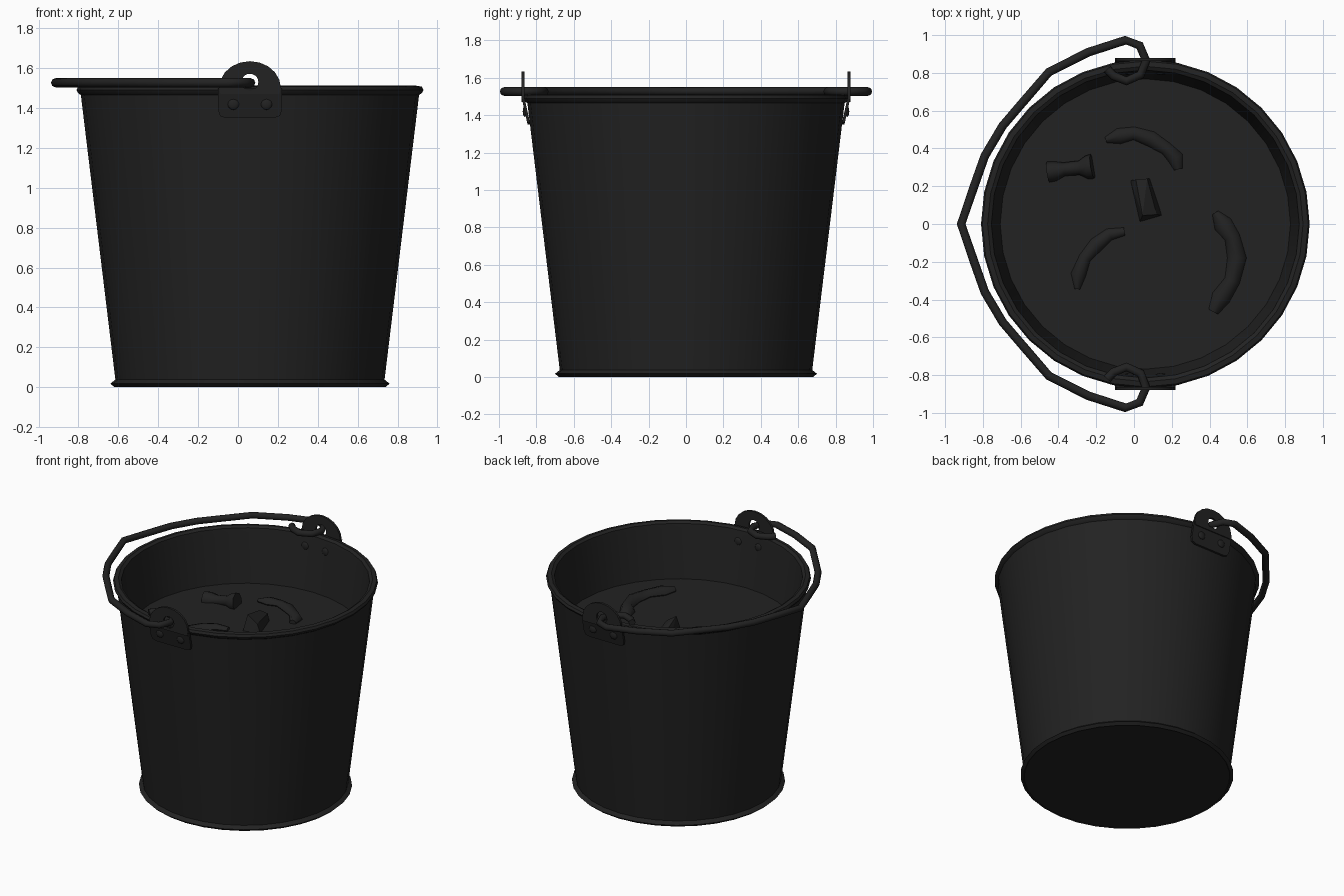
import bpy, bmesh, math
from mathutils import Matrix, Vector

if "Cube" in bpy.data.objects:
    bpy.data.objects.remove(bpy.data.objects["Cube"])

CX = 0.06        # bucket axis
SCRAP_Z = 1.12   # level of the contents

mat = bpy.data.materials.new("charcoal black")
mat.diffuse_color = (0.016, 0.016, 0.016, 1)
mat.use_nodes = True
mat.node_tree.nodes["Principled BSDF"].inputs["Base Color"].default_value = mat.diffuse_color


def add_mesh(name, bm, angle=35):
    bmesh.ops.recalc_face_normals(bm, faces=bm.faces)
    me = bpy.data.meshes.new(name)
    bm.to_mesh(me)
    bm.free()
    ob = bpy.data.objects.new(name, me)
    bpy.context.collection.objects.link(ob)
    me.materials.append(mat)
    bpy.ops.object.select_all(action='DESELECT')
    ob.select_set(True)
    bpy.context.view_layer.objects.active = ob
    bpy.ops.object.shade_smooth_by_angle(angle=math.radians(angle))
    return ob


def tube(name, pts, radii, sides=8, flat=1.0):
    """Sweep a ring along points, with one radius per point."""
    bm = bmesh.new()
    pts = [Vector(p) for p in pts]
    rings = []
    for i, p in enumerate(pts):
        d = (pts[min(i + 1, len(pts) - 1)] - pts[max(i - 1, 0)]).normalized()
        side = d.cross(Vector((0, 0, 1))).normalized()
        up = side.cross(d)
        rings.append([bm.verts.new(p + radii[i] * (side * math.cos(a) + up * math.sin(a) * flat))
                      for a in (2 * math.pi * k / sides for k in range(sides))])
    for r0, r1 in zip(rings, rings[1:]):
        for k in range(sides):
            j = (k + 1) % sides
            bm.faces.new((r0[k], r0[j], r1[j], r1[k]))
    bm.faces.new(rings[0])
    bm.faces.new(rings[-1])
    return add_mesh(name, bm, 50)


# Bucket shell: one lathed profile, with foot ring and rolled rim
profile = [(0, 0.005), (0.675, 0.005), (0.68, 0), (0.70, 0.018), (0.675, 0.038),
           (0.848, 1.465), (0.862, 1.475), (0.87, 1.49), (0.862, 1.507),
           (0.835, 1.512), (0.815, 1.50), (0.81, 1.47), (0.64, 0.04), (0, 0.04)]
bm = bmesh.new()
vs = [bm.verts.new((CX + r, 0, z)) for r, z in profile]
es = [bm.edges.new(e) for e in zip(vs, vs[1:])]
bmesh.ops.spin(bm, geom=vs + es, cent=(CX, 0, 0), axis=(0, 0, 1),
               angle=2 * math.pi, steps=32, use_duplicate=False)
bmesh.ops.remove_doubles(bm, verts=bm.verts, dist=1e-4)
add_mesh("bucket", bm)

# Surface of the contents
bm = bmesh.new()
bmesh.ops.create_circle(bm, cap_ends=True, segments=32, radius=0.785,
                        matrix=Matrix.Translation((CX, 0, SCRAP_Z)))
add_mesh("contents_surface", bm)

# Handle lugs, mirrored front and back
for s, side in ((-1, "front"), (1, "back")):
    # upright half disc with a hole
    bm = bmesh.new()
    outer, inner = [], []
    n = 20
    for k in range(n):
        a = 2 * math.pi * k / n
        ox, oz = 0.155 * math.cos(a), 0.135 * math.sin(a)
        outer.append((CX + ox, 1.50 + max(oz, -0.03)))
        inner.append((CX + 0.042 * math.cos(a), 1.53 + 0.042 * math.sin(a)))
    loops = [[bm.verts.new((x, s * y, z)) for x, z in ring]
             for ring, y in ((outer, 0.864), (outer, 0.88), (inner, 0.88), (inner, 0.864))]
    for a, b in zip(loops, loops[1:] + loops[:1]):
        for k in range(n):
            j = (k + 1) % n
            bm.faces.new((a[k], a[j], b[j], b[k]))
    add_mesh(side + "_lug_ear", bm)

    # fixing plate with clipped lower corners, leaning with the wall
    bm = bmesh.new()
    out = [(-0.16, 1.50), (-0.16, 1.39), (-0.15, 1.36), (-0.12, 1.35),
           (0.12, 1.35), (0.15, 1.36), (0.16, 1.39), (0.16, 1.50)]
    rows = [[bm.verts.new((CX + x, s * (0.832 + (z - 1.35) * 0.22 + t), z)) for x, z in out]
            for t in (0, 0.015)]
    for r in rows:
        bm.faces.new(r)
    for k in range(8):
        j = (k + 1) % 8
        bm.faces.new((rows[0][k], rows[0][j], rows[1][j], rows[1][k]))
    add_mesh(side + "_lug_plate", bm)

    # rivets, showing inside and outside
    for i, dx in enumerate((-0.083, 0.083)):
        for place, y in (("outer", 0.862), ("inner", 0.80)):
            bm = bmesh.new()
            bmesh.ops.create_uvsphere(bm, u_segments=12, v_segments=6, radius=1,
                matrix=Matrix.Translation((CX + dx, s * y, 1.42)) @ Matrix.Diagonal((0.029, 0.011, 0.029, 1)))
            add_mesh(f"{side}_{place}_rivet_{i + 1}", bm, 60)

# Wire handle, lying level, hooked through both lugs
half = [(-0.85, 0.19), (-0.79, 0.36), (-0.695, 0.52), (-0.575, 0.66), (-0.45, 0.805),
        (-0.24, 0.91), (-0.045, 0.973), (0.03, 0.945), (0.064, 0.865), (0.035, 0.79),
        (-0.04, 0.757), (-0.11, 0.785), (-0.142, 0.82)]
path = [(x, -y, 1.527) for x, y in reversed(half)] + [(-0.915, 0, 1.527)] + [(x, y, 1.527) for x, y in half]
tube("wire_handle", path, [0.023] * len(path))

# Curved peel scraps
peels = [
    ([(-0.15, 0.445), (-0.08, 0.465), (0.0, 0.48), (0.09, 0.45), (0.17, 0.40), (0.22, 0.35), (0.235, 0.29)], 0.038),
    ([(-0.30, -0.345), (-0.295, -0.27), (-0.26, -0.18), (-0.20, -0.11), (-0.13, -0.055), (-0.05, -0.04)], 0.036),
    ([(0.43, 0.06), (0.47, 0.0), (0.52, -0.07), (0.545, -0.18), (0.52, -0.30), (0.46, -0.39), (0.42, -0.465)], 0.046)]
for i, (pts, r) in enumerate(peels):
    rad = [r * (1.1 if k % 2 else 0.9) for k in range(len(pts))]
    rad[0], rad[-1] = r * 0.4, r * 0.6
    tube(f"peel_scrap_{i + 1}", [(x, y, SCRAP_Z + 0.008) for x, y in pts], rad, 8, 0.8)

# Eaten core, thin in the middle and flared at the ends
core = [(-0.455, 0.275, 0.0), (-0.42, 0.28, 0.005), (-0.37, 0.29, 0.01),
        (-0.29, 0.297, 0.02), (-0.25, 0.30, 0.025), (-0.22, 0.305, 0.03)]
tube("eaten_core", [(x, y, SCRAP_Z + z) for x, y, z in core],
     [0.055, 0.053, 0.036, 0.038, 0.062, 0.066], 8)

# Wedge scrap
bm = bmesh.new()
for x, y, z in [(-0.02, 0.23, -0.01), (0.085, 0.24, -0.01), (0.15, 0.045, -0.01), (0.03, 0.01, -0.01),
                (0.01, 0.235, 0.06), (0.07, 0.24, 0.05), (0.045, 0.045, 0.11), (0.12, 0.05, 0.06)]:
    bm.verts.new((x, y, SCRAP_Z + z))
bmesh.ops.convex_hull(bm, input=bm.verts)
add_mesh("wedge_scrap", bm, 15)
